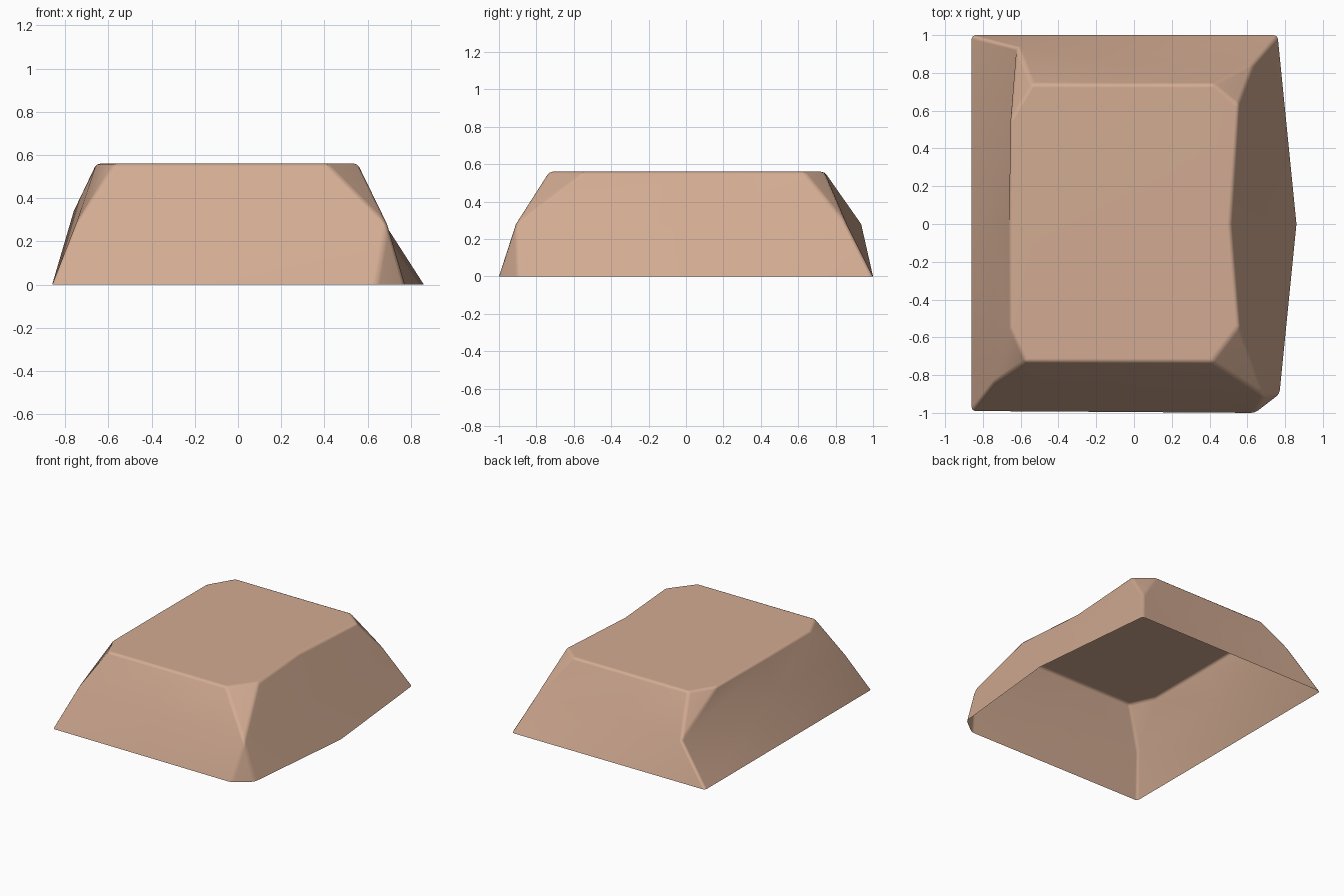
import bpy, bmesh

if "Cube" in bpy.data.objects:
    bpy.data.objects.remove(bpy.data.objects["Cube"])

# Columns of the shell, counter-clockwise from the front left:
# (base x, y), (middle x, y, z), (top x, y)
Z_TOP = 0.56
columns = [
    ((-0.86, -0.99), (-0.75, -0.85, 0.28), (-0.57, -0.73)),   # front left corner
    ((-0.08, -0.995), (-0.08, -0.88, 0.28), (-0.08, -0.73)),  # front middle
    ((0.64, -1.0), (0.69, -0.91, 0.28), (0.41, -0.73)),       # front right corner
    ((0.77, -0.90), (0.69, -0.91, 0.28), (0.555, -0.54)),
    ((0.86, 0.0), (0.68, 0.0, 0.28), (0.51, 0.0)),            # right middle
    ((0.76, 1.0), (0.64, 0.86, 0.28), (0.555, 0.63)),         # back right corner
    ((0.76, 1.0), (0.64, 0.86, 0.28), (0.42, 0.74)),
    ((-0.10, 1.0), (-0.14, 0.86, 0.28), (-0.06, 0.74)),       # back middle
    ((-0.86, 1.0), (-0.62, 0.94, 0.28), (-0.54, 0.74)),       # back left corner
    ((-0.86, 1.0), (-0.62, 0.94, 0.28), (-0.655, 0.55)),
    ((-0.86, 0.0), (-0.76, 0.0, 0.34), (-0.655, 0.0)),        # left middle
    ((-0.86, -0.99), (-0.75, -0.85, 0.28), (-0.655, -0.54)),
]

bm = bmesh.new()
shared = {}


def vert(co):
    if co not in shared:
        shared[co] = bm.verts.new(co)
    return shared[co]


rings = [
    [vert((*c[0], 0.0)) for c in columns],
    [vert(c[1]) for c in columns],
    [vert((*c[2], Z_TOP)) for c in columns],
]

# Sloping walls: shared corner points turn quads into triangles
for low, high in zip(rings, rings[1:]):
    for i in range(len(columns)):
        j = (i + 1) % len(columns)
        face = list(dict.fromkeys([low[i], low[j], high[j], high[i]]))
        if len(face) > 2:
            bm.faces.new(face)

# Flat top; the underside stays open
bm.faces.new(rings[2])

mesh = bpy.data.meshes.new("rock_shell")
bm.to_mesh(mesh)
bm.free()
rock = bpy.data.objects.new("rock_shell", mesh)
bpy.context.collection.objects.link(rock)

# Soft smooth-shaded edges
mesh.polygons.foreach_set("use_smooth", [True] * len(mesh.polygons))
bevel = rock.modifiers.new("soft_edges", "BEVEL")
bevel.width = 0.018
bevel.segments = 2
bevel.limit_method = "ANGLE"
bevel.angle_limit = 0.5
rock.modifiers.new("weighted_normals", "WEIGHTED_NORMAL")

# Sandy stone colour
stone = bpy.data.materials.new("sandy_stone")
stone.diffuse_color = (0.65, 0.41, 0.29, 1.0)
stone.use_nodes = True
stone.node_tree.nodes["Principled BSDF"].inputs["Base Color"].default_value = stone.diffuse_color
mesh.materials.append(stone)
